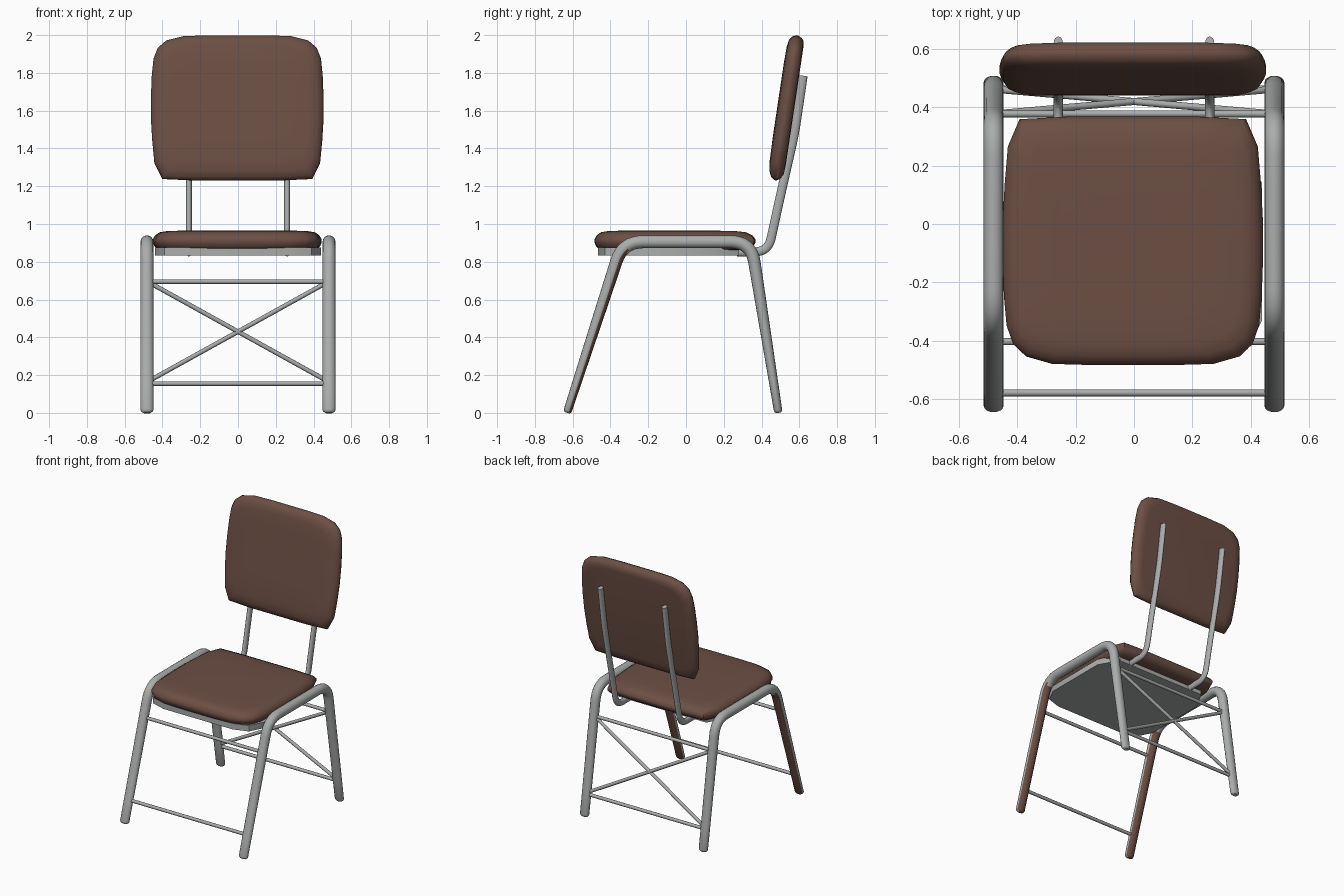
import bpy, bmesh, math
from mathutils import Vector, Matrix

cube = bpy.data.objects.get("Cube")
if cube:
    bpy.data.objects.remove(cube, do_unlink=True)


def material(name, rgb):
    m = bpy.data.materials.new(name)
    m.use_nodes = True
    m.diffuse_color = (*rgb, 1)
    m.node_tree.nodes["Principled BSDF"].inputs["Base Color"].default_value = (*rgb, 1)
    return m


BROWN = material("brown leather", (0.15, 0.078, 0.058))
GREY = material("grey metal", (0.40, 0.42, 0.41))


def finish(bm, name, mats, angle=40):
    bmesh.ops.recalc_face_normals(bm, faces=bm.faces)
    mesh = bpy.data.meshes.new(name)
    bm.to_mesh(mesh)
    bm.free()
    for m in mats:
        mesh.materials.append(m)
    ob = bpy.data.objects.new(name, mesh)
    bpy.context.scene.collection.objects.link(ob)
    bpy.ops.object.select_all(action='DESELECT')
    ob.select_set(True)
    bpy.context.view_layer.objects.active = ob
    bpy.ops.object.shade_smooth_by_angle(angle=math.radians(angle))
    return ob


def loft(bm, rings):
    """Skin closed rings in order and cap both ends."""
    loops = [[bm.verts.new(p) for p in r] for r in rings]
    for a, b in zip(loops, loops[1:]):
        for i in range(len(a)):
            j = (i + 1) % len(a)
            bm.faces.new((a[i], a[j], b[j], b[i]))
    bm.faces.new(loops[0])
    bm.faces.new(loops[-1])


def fillet(points, radius, steps=8):
    """Replace the inner corners of a path by smooth bends."""
    pts = [Vector(p) for p in points]
    out = [pts[0]]
    for a, b, c in zip(pts, pts[1:], pts[2:]):
        p, q = b + (a - b).normalized() * radius, b + (c - b).normalized() * radius
        for k in range(steps + 1):
            t = k / steps
            out.append(p * (1 - t) ** 2 + b * 2 * t * (1 - t) + q * t * t)
    return out + [pts[-1]]


def side_tube(bm, path, x, rx, rn, sides=16, rounded=False):
    """Sweep an oval along a (y, z) path; rn gives the thickness at a height."""
    rings = []
    for i, p in enumerate(path):
        d = (path[min(i + 1, len(path) - 1)] - path[max(i - 1, 0)]).normalized()
        r = rn(p.y)

        def ring(c, s):
            return [(x + rx * s * math.cos(a), c.x - d.y * r * s * math.sin(a),
                     c.y + d.x * r * s * math.sin(a))
                    for a in (math.tau * k / sides for k in range(sides))]
        last = i == len(path) - 1
        if rounded and i == 0:
            rings += [ring(p - d * 0.015, 0.6), ring(p - d * 0.008, 0.88)]
        rings.append(ring(p, 1))
        if rounded and last:
            rings += [ring(p + d * 0.008, 0.88), ring(p + d * 0.015, 0.6)]
    loft(bm, rings)


def rod(name, a, b, radius=0.012):
    a, b = Vector(a), Vector(b)
    bm = bmesh.new()
    bmesh.ops.create_cone(bm, cap_ends=True, segments=12, radius1=radius,
                          radius2=radius, depth=(b - a).length)
    turn = (b - a).to_track_quat('Z', 'Y').to_matrix().to_4x4()
    bm.transform(Matrix.Translation((a + b) / 2) @ turn)
    finish(bm, name, [GREY])


def cushion(name, half, length, thick, place):
    """Padded panel: round corners at -v, clipped wedge corners at +v."""
    h = length / 2
    right = [(0, -1), (0.3, -1), (0.62, -0.99), (0.82, -0.93), (0.92, -0.83), (0.97, -0.68),
             (0.99, -0.45), (1, -0.15), (1, 0.15), (0.985, 0.45), (0.96, 0.76),
             (0.87, 0.98), (0.5, 1), (0, 1)]
    outline = right + [(-u, v) for u, v in reversed(right[1:-1])]
    # inset and height of each layer, bottom to top
    layers = [(0.14, -1), (0.06, -0.92), (0.02, -0.6), (0, -0.2), (0, 0.1),
              (0.025, 0.5), (0.08, 0.82), (0.17, 0.95), (0.4, 1)]
    rings = []
    for inset, w in layers:
        ring = []
        for u, v in outline:
            end = 1.5 if v > 0.7 else 1
            ring.append((u * half * (1 - inset), v * h * (1 - inset * end), w * thick / 2))
        rings.append(ring)
    bm = bmesh.new()
    loft(bm, rings)
    bm.transform(place)
    finish(bm, name, [BROWN], 50)


# Side frames: one bent tube each, with brown inner faces on the front legs
frame_path = fillet([(-0.625, 0.015), (-0.335, 0.906), (0.345, 0.906), (0.487, 0.015)], 0.11)
path = []
for a, b in zip(frame_path, frame_path[1:]):
    n = max(1, round((b - a).length / 0.15))
    path += [a.lerp(b, k / n) for k in range(n)]
path.append(frame_path[-1])
for name, x in (("left_side_frame", 0.482), ("right_side_frame", -0.482)):
    bm = bmesh.new()
    side_tube(bm, path, x, 0.034, lambda z: 0.022 + 0.012 * min(1, z / 0.9), rounded=True)
    bmesh.ops.recalc_face_normals(bm, faces=bm.faces)
    for f in bm.faces:
        c = f.calc_center_median()
        if c.y < -0.31 and f.normal.y > 0.3:
            f.material_index = 1
    finish(bm, name, [GREY, BROWN])

# Back supports
strut = fillet([(0.27, 0.852), (0.435, 0.852), (0.50, 1.15), (0.575, 1.48), (0.62, 1.785)], 0.075)
for name, x in (("left_back_support", 0.26), ("right_back_support", -0.26)):
    bm = bmesh.new()
    side_tube(bm, strut, x, 0.016, lambda z: 0.024)
    finish(bm, name, [GREY])


# Cross rods between the legs
def front_y(z):
    return -0.63 + z * 0.3255


def back_y(z):
    return 0.489 - z * 0.1594


W = 0.47
for label, leg_y in (("front", front_y), ("back", back_y)):
    for level, z in (("lower", 0.155), ("upper", 0.695)):
        rod(f"{label}_{level}_rod", (-W, leg_y(z), z), (W, leg_y(z), z))
for label, s in (("first", 1), ("second", -1)):
    rod(f"{label}_diagonal_rod", (-W * s, back_y(0.17), 0.17), (W * s, back_y(0.69), 0.69))

# Seat pan with clipped corners
bm = bmesh.new()
half_pan = [(0.28, -0.465), (0.39, -0.43), (0.44, -0.33), (0.44, 0.14), (0.36, 0.28)]
pan = half_pan + [(-x, y) for x, y in reversed(half_pan)]
loft(bm, [[(x, y, z) for x, y in pan] for z in (0.832, 0.875)])
finish(bm, "seat_pan", [GREY], 30)

# Seat and backrest cushions
cushion("seat_cushion", 0.447, 0.853, 0.105, Matrix.Translation((-0.004, -0.058, 0.913)))
lean = Matrix.Rotation(math.radians(-98.5), 4, 'X')
# Turn the panel upright so its top side faces the front
upright = Matrix(((1, 0, 0), (0, 0, -1), (0, -1, 0))).to_4x4()
tilt = Matrix.Rotation(math.radians(-8.5), 4, 'X')
cushion("backrest_cushion", 0.457, 0.775, 0.09,
        Matrix.Translation((-0.004, 0.528, 1.615)) @ tilt @ upright)
